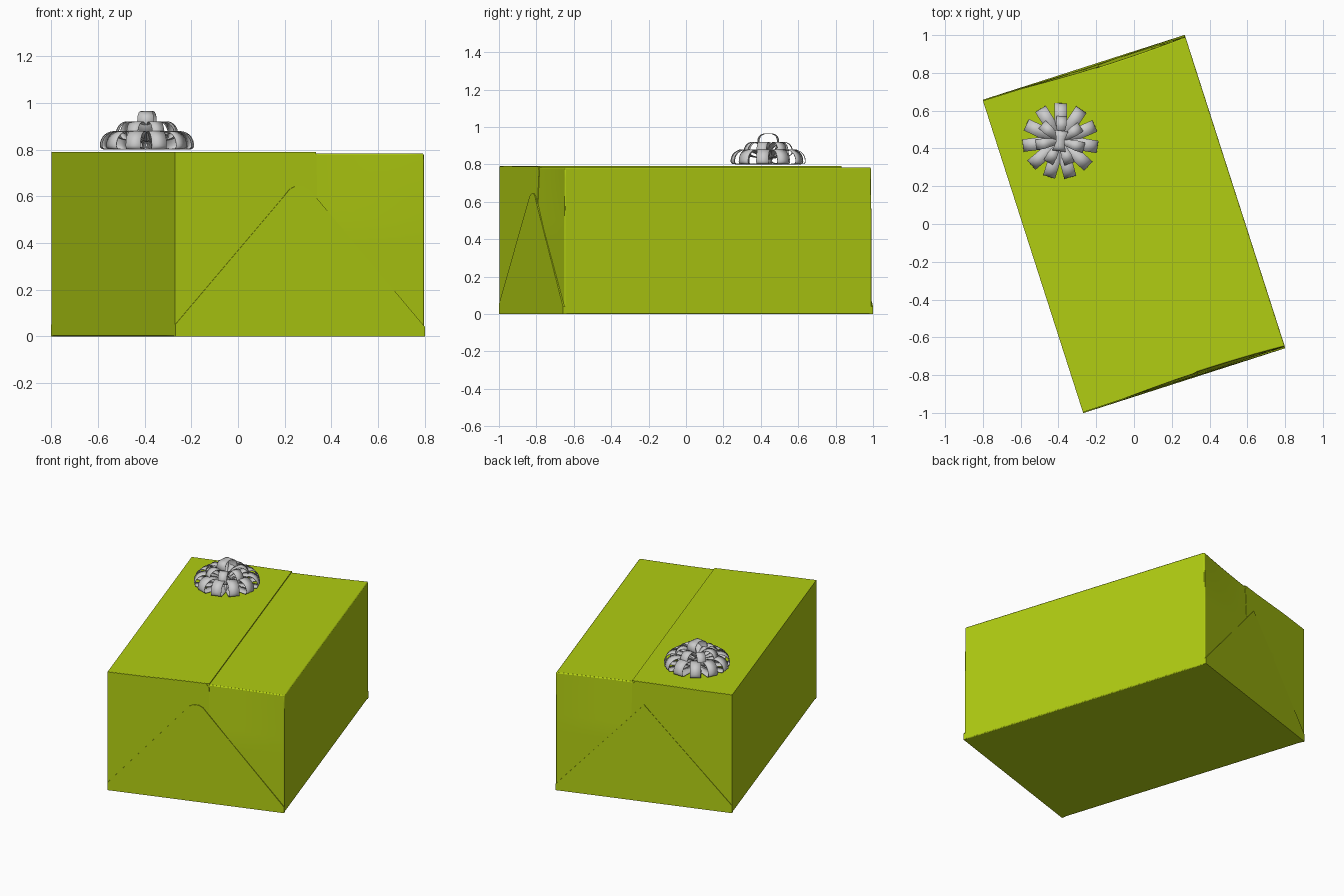
import bpy, bmesh
from math import sin, cos, pi, radians
from mathutils import Matrix, Vector

if "Cube" in bpy.data.objects:
    bpy.data.objects.remove(bpy.data.objects["Cube"])

HX, HY, H = 0.562, 0.863, 0.784      # half width, half length, body height
SEAM = 0.08
TURN = Matrix.Rotation(radians(17.8), 4, 'Z')

paper = bpy.data.materials.new("green_paper")
paper.diffuse_color = (0.44, 0.61, 0.006, 1)
paper.use_nodes = True
paper.node_tree.nodes["Principled BSDF"].inputs["Base Color"].default_value = paper.diffuse_color


def finish(bm, name, mat=None, angle=35):
    bmesh.ops.recalc_face_normals(bm, faces=bm.faces)
    bm.transform(TURN)
    me = bpy.data.meshes.new(name)
    bm.to_mesh(me)
    bm.free()
    ob = bpy.data.objects.new(name, me)
    bpy.context.collection.objects.link(ob)
    if mat:
        me.materials.append(mat)
    bpy.ops.object.select_all(action='DESELECT')
    ob.select_set(True)
    bpy.context.view_layer.objects.active = ob
    bpy.ops.object.shade_smooth_by_angle(angle=radians(angle))
    return ob


def end_y(x, z):
    """Paper ends sag inward toward the top middle."""
    bump = max(0.0, 1 - ((x - 0.12) / 0.5) ** 2)
    return HY - 0.016 * bump * max(0.0, (z - 0.45) / 0.34)


def sheet(name, lower, upper):
    """Thin sheet of paper between two matching point loops."""
    bm = bmesh.new()
    a = [bm.verts.new(p) for p in lower]
    b = [bm.verts.new(p) for p in upper]
    n = len(a)
    bm.faces.new(a)
    bm.faces.new(b)
    for i in range(n):
        bm.faces.new((a[i], a[(i + 1) % n], b[(i + 1) % n], b[i]))
    return finish(bm, name, paper)


def end_sheet(name, pts, side, t):
    sheet(name, [(x, side * (end_y(x, z) - 0.012), z) for x, z in pts],
          [(x, side * (end_y(x, z) + t), z) for x, z in pts])


# wrapped box body, gently sagging at both ends
bm = bmesh.new()
bmesh.ops.create_cube(bm, size=1)
bmesh.ops.subdivide_edges(bm, edges=bm.edges[:], cuts=13, use_grid_fill=True)
for v in bm.verts:
    x, z = v.co.x * 2 * HX, (v.co.z + 0.5) * H
    v.co = (x, v.co.y * 2 * end_y(x, z), z)
body = finish(bm, "wrapped_box", paper)
bev = body.modifiers.new("soft_edges", 'BEVEL')
bev.width, bev.segments, bev.limit_method = 0.006, 2, 'ANGLE'
bev.angle_limit = radians(50)

# overlapping paper layer on the top
xs = [-HX + (SEAM + HX) * i / 10 for i in range(11)]
outline = [(x, -end_y(x, H)) for x in xs] + [(x, end_y(x, H)) for x in reversed(xs)]
sheet("top_overlap", [(x, y, H - 0.01) for x, y in outline],
      [(x, y, H + 0.007) for x, y in outline])

# folded ends: upper overlap and triangular flap
round_tip = [(0.075, 0.595), (0.045, 0.63), (0.018, 0.644),
             (-0.018, 0.644), (-0.045, 0.63), (-0.075, 0.595)]
for name, side, tip in (("front", -1, round_tip), ("back", 1, [(0, 0.645)])):
    upper = [(-HX, 0.05), (-0.05, 0.56), (SEAM, 0.56), (SEAM, 0.765), (SEAM - 0.02, 0.79)]
    upper += [(x, 0.79) for x in (-0.05, -0.2, -0.35)] + [(-HX, 0.79)]
    end_sheet(name + "_overlap", upper, side, 0.003)
    end_sheet(name + "_flap", [(-HX, 0), (HX, 0), (HX, 0.04)] + tip + [(-HX, 0.05)], side, 0.008)

# ribbon bow made of rings of closed loops
BOW = Vector((-0.237, 0.538, 0))
bm = bmesh.new()


def smooth_loop(pts, rounds=2):
    """Corner cutting of a closed profile."""
    for _ in range(rounds):
        out = []
        for p, q in zip(pts, pts[1:] + pts[:1]):
            out += [tuple(.75 * a + .25 * b for a, b in zip(p, q)),
                    tuple(.25 * a + .75 * b for a, b in zip(p, q))]
        pts = out
    return pts


def ribbon(profile, angle, width):
    d, s = Vector((cos(angle), sin(angle), 0)), Vector((-sin(angle), cos(angle), 0))
    rows = []
    for r, z in smooth_loop(profile):
        w = width / 2 * min(1, 0.45 + abs(r) / 0.16)
        c = BOW + d * r + Vector((0, 0, z))
        rows.append((bm.verts.new(c - s * w), bm.verts.new(c + s * w)))
    for p, q in zip(rows, rows[1:] + rows[:1]):
        bm.faces.new((p[0], p[1], q[1], q[0]))


OUTER = [(0.01, 0.803), (0.17, 0.801), (0.203, 0.806), (0.188, 0.862), (0.13, 0.886), (0.01, 0.835)]
INNER = [(0.0, 0.83), (0.105, 0.842), (0.135, 0.86), (0.118, 0.91), (0.07, 0.925), (0.0, 0.87)]
for i in range(11):
    ribbon(OUTER, 2 * pi * i / 11 + 0.1, 0.066)
for i in range(7):
    ribbon(INNER, 2 * pi * i / 7 + 0.3, 0.055)
# upright loop in the middle
ribbon([(-0.03, 0.86), (0.03, 0.86), (0.058, 0.92), (0.04, 0.965), (-0.04, 0.965), (-0.058, 0.92)],
       radians(65), 0.09)
bow = finish(bm, "ribbon_bow")
sol = bow.modifiers.new("thickness", 'SOLIDIFY')
sol.thickness, sol.offset = 0.003, 0
